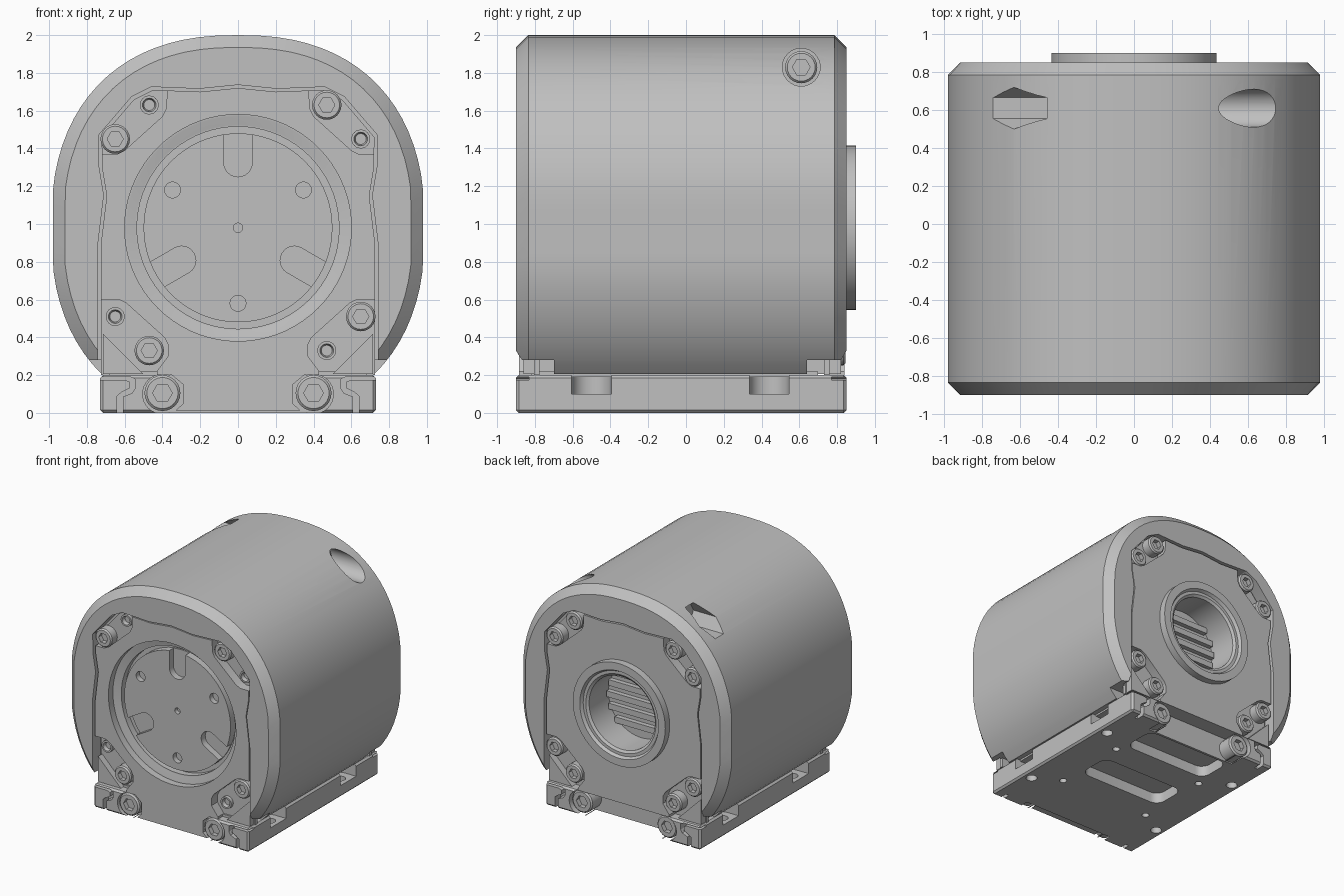
import bpy, bmesh, math
from math import pi, sin, cos

old = bpy.data.objects.get("Cube")
if old:
    bpy.data.objects.remove(old, do_unlink=True)

grey = bpy.data.materials.new("machined grey")
grey.use_nodes = True
grey.diffuse_color = (0.53, 0.53, 0.53, 1)
grey.node_tree.nodes["Principled BSDF"].inputs["Base Color"].default_value = grey.diffuse_color
AXIS_Z = 0.98          # height of the main shaft axis
PLACE = {'x': lambda a, b, t: (t, a, b),
         'y': lambda a, b, t: (a, t, b),
         'z': lambda a, b, t: (a, b, t)}


def loft(name, sections, axis='y'):
    """Solid through a list of (outline, position along axis)."""
    bm = bmesh.new()
    rings = [[bm.verts.new(PLACE[axis](a, b, t)) for a, b in pts] for pts, t in sections]
    n = len(rings[0])
    for r, s in zip(rings, rings[1:]):
        for i in range(n):
            j = (i + 1) % n
            bm.faces.new((r[i], r[j], s[j], s[i]))
    bm.faces.new(rings[0])
    bm.faces.new(rings[-1][::-1])
    bmesh.ops.recalc_face_normals(bm, faces=bm.faces)
    me = bpy.data.meshes.new(name)
    bm.to_mesh(me)
    bm.free()
    me.materials.append(grey)
    ob = bpy.data.objects.new(name, me)
    bpy.context.collection.objects.link(ob)
    return ob


def prism(name, pts, t0, t1, axis='y'):
    return loft(name, [(pts, t0), (pts, t1)], axis)


def box(name, x0, x1, y0, y1, z0, z1):
    return prism(name, [(x0, y0), (x1, y0), (x1, y1), (x0, y1)], z0, z1, 'z')


def circle(a, b, r, n=48, hexed=False):
    pts = []
    for i in range(n):
        t = 2 * pi * i / n
        k = r * cos(pi / 6) / cos(t % (pi / 3) - pi / 6) if hexed else r
        pts.append((a + k * cos(t), b + k * sin(t)))
    return pts


def lathe(name, a, b, rings, axis='y', n=48):
    return loft(name, [(circle(a, b, r, n), t) for r, t in rings], axis)


def rounded(a, b, w, h, r, n=6):
    """Rounded rectangle outline with half sizes w and h."""
    return [(a + sa * (w - r) + r * cos(t0 + pi / 2 * i / n), b + sb * (h - r) + r * sin(t0 + pi / 2 * i / n))
            for sa, sb, t0 in ((1, 1, 0), (-1, 1, pi / 2), (-1, -1, pi), (1, -1, 1.5 * pi)) for i in range(n + 1)]


def mirrored(half):
    return half + [(-x, z) for x, z in reversed(half) if x > 0]


def cut(ob, cutters):
    bpy.context.view_layer.objects.active = ob
    for c in cutters:
        m = ob.modifiers.new("cut", 'BOOLEAN')
        m.operation, m.solver, m.object = 'DIFFERENCE', 'EXACT', c
        bpy.ops.object.modifier_apply(modifier=m.name)
        bpy.data.objects.remove(c, do_unlink=True)


def screw(name, a, b, face, back, r, axis='y'):
    d = 1 if face > back else -1
    secs = [(circle(a, b, r, 24), back), (circle(a, b, r, 24), face - d * .012),
            (circle(a, b, r * .87, 24), face)]
    secs += [(circle(a, b, r * .55, 24, True), face), (circle(a, b, r * .55, 24, True), face - d * .04)]
    return loft(name, secs, axis)


# Shell: squarish round profile with bevelled ends
def shell_outline(inset):
    w, h, p = 0.99 - inset, 1.02 - inset, 2.35
    low = -math.asin(((AXIS_Z - 0.205) / h) ** (p / 2))
    n = 60
    pts = []
    for i in range(n + 1):
        t = low + (pi - 2 * low) * i / n
        x = math.copysign(w * abs(cos(t)) ** (2 / p), cos(t))
        z = math.copysign(h * abs(sin(t)) ** (2 / p), sin(t))
        pts.append((max(inset - .98, min(.98 - inset, x)), AXIS_Z + z))
    return pts


shell = loft("shell", [(shell_outline(.065), -.9), (shell_outline(0), -.835),
                       (shell_outline(0), .785), (shell_outline(.065), .85)])

# End cap outline, right half from the bottom to the top centre
CAP = [(.725, .2), (.725, .9), (.695, 1.15), (.72, 1.3), (.722, 1.46),
       (.55, 1.66), (.45, 1.71), (.2, 1.70), (0, 1.72)]
pocket = mirrored([(x * 1.022, AXIS_Z + (z - AXIS_Z) * 1.022 if z > .3 else .1) for x, z in CAP])
cutters = [prism("c", pocket, -1, -.79), prism("c", pocket, .745, 1),
           lathe("c", 0, AXIS_Z, [(.59, -1), (.59, -.74)]),
           lathe("c", 0, AXIS_Z, [(.39, .56), (.39, 1)]),
           lathe("c", .61, 1.83, [(.1, .32), (.1, 1.1)], 'x', 32),
           lathe("c", .61, 1.83, [(.11, -1.1), (.11, -.42)], 'x', 6)]
for s in (-1, 1):
    for y0, y1 in ((-1, -.7), (.64, 1)):
        cutters.append(box("c", *sorted((s * .6, s * 1.2)), y0, y1, .1, .28))
cut(shell, cutters)
screw("clamp_screw", .61, 1.83, .4, .3, .085, 'x')

# End caps with stepped corner recesses
TOP = [(.8, 1.37), (.64, 1.37), (.6, 1.39), (.4, 1.57), (.38, 1.61), (.37, 1.8), (.8, 1.8)]
LOW = [(.8, .6), (.63, .6), (.59, .58), (.39, .4), (.37, .36), (.37, .3), (.43, .22), (.43, .1), (.8, .1)]
LOBE = [(.33, .012), (.29, .05), (.29, .15), (.35, .2)]
for name, half, face, back, bore in (("front_cap", LOBE + CAP, -.885, -.775, .6),
                                     ("back_cap", CAP, .84, .73, .39)):
    cap = prism(name, mirrored(half), face, back)
    d = 1 if face > 0 else -1
    cuts = [lathe("c", 0, AXIS_Z, [(bore, face + d * .1), (bore, back - d * .1)], n=72)]
    for s in (-1, 1):
        for shape in (TOP, LOW):
            cuts.append(prism("c", [(s * x, z) for x, z in shape], face + d * .1, face - d * .08))
    cut(cap, cuts)

# Corner screws, threaded bosses and the wedges beside the low recesses
for sx in (-1, 1):
    for sz in (-1, 1):
        for dx, dz, outer in ((.65, .47, True), (.47, .65, False)):
            x, z = sx * dx, AXIS_Z + sz * dz
            screw("back_screw", x, z, .845, .7, .078)
            if outer == (sx * sz < 0):
                screw("front_screw", x, z, -.885, -.75, .078)
            else:
                lathe("front_boss", x, z, [(.05, -.75), (.05, -.835), (.036, -.835), (.025, -.79)], n=24)
    prism("front_wedge", [(sx * .715, .42), (sx * .715, .205), (sx * .5, .205)], -.86, -.78)
    prism("back_wedge", [(sx * .715, .42), (sx * .715, .205), (sx * .5, .205)], .82, .74)

# Front output disc in its stepped seat
lathe("disc_seat", 0, AXIS_Z, [(.605, -.7), (.605, -.825), (.59, -.825), (.545, -.805),
                               (.535, -.805), (.535, -.75), (.3, -.75)], n=72)
disc = lathe("output_disc", 0, AXIS_Z, [(.5, -.72), (.5, -.815)], n=72)
cuts = [lathe("c", 0, AXIS_Z, [(.025, -1), (.025, -.78)], n=16)]
for k in range(3):
    t = pi / 2 + k * 2 * pi / 3
    pts = [(u * cos(t) - v * sin(t), AXIS_Z + u * sin(t) + v * cos(t))
           for u, v in rounded(.49, 0, .22, .075, .074)]
    cuts.append(prism("c", pts, -1, -.76))
    cuts.append(lathe("c", -.4 * cos(t), AXIS_Z - .4 * sin(t), [(.042, -1), (.042, -.77)], n=24))
cut(disc, cuts)

# Rear bearing collar with a slatted bore
lathe("rear_collar", 0, AXIS_Z, [(.4, .55), (.4, .825), (.435, .825), (.435, .9), (.37, .9),
                                 (.355, .875), (.33, .875), (.31, .86), (.31, .6)], n=64)
for k in range(-2, 3):
    z = k * .1
    w = math.sqrt(.09 - z * z)
    box("bore_slat", -w, w, .59, .64, AXIS_Z + z - .025, AXIS_Z + z + .025)

# Mounting base
base = box("base", -.73, .73, -.9, .85, 0, .2)
bpy.context.view_layer.objects.active = base
bev = base.modifiers.new("bevel", 'BEVEL')
bev.width, bev.segments = .015, 1
bpy.ops.object.modifier_apply(modifier=bev.name)
cuts = [box("c", -.36, .36, -1, -.82, -.1, .3), box("c", -.36, .36, .7, 1, -.1, .3),
        prism("c", rounded(0, -.03, .4, .15, .08), -.1, .09, 'z'),
        prism("c", rounded(0, .53, .4, .15, .08), -.1, .09, 'z')]
for s in (-1, 1):
    for y in (-.5, .44):
        cuts.append(prism("c", rounded(s * .73, y, .2, .105, .1), .1, .3, 'z'))
        cuts.append(lathe("c", s * .65, y, [(.045, -.1), (.045, .15)], 'z', 20))
    for y in (-.37, .29):
        cuts.append(lathe("c", s * .43, y, [(.03, -.1), (.03, .08)], 'z', 16))
    for y0, y1 in ((-1, -.82), (.7, 1)):
        cuts.append(lathe("c", s * .4, .1, [(.105, y0), (.105, y1)], n=32))
    # cable groove on each front and back corner
    groove = [(.76, .175), (.6, .175), (.575, .165), (.575, .13), (.615, .11), (.64, .09), (.64, -.1),
              (.61, -.1), (.61, .085), (.56, .105), (.545, .13), (.545, .18), (.57, .19), (.76, .19)]
    for y0, y1 in ((-1, -.83), (.77, 1)):
        cuts.append(prism("c", [(s * x, z) for x, z in groove], y0, y1))
cut(base, cuts)
for s in (-1, 1):
    screw("front_base_screw", s * .4, .105, -.895, -.8, .095)
    screw("back_base_screw", s * .4, .105, .83, .68, .095)
box("base_spacer", -.68, .68, -.82, .7, .19, .22)

# Smooth round walls while keeping machined edges crisp
bpy.ops.object.select_all(action='DESELECT')
for ob in bpy.context.scene.objects:
    if ob.type == 'MESH':
        ob.select_set(True)
        bpy.context.view_layer.objects.active = ob
bpy.ops.object.shade_smooth_by_angle(angle=math.radians(28))
